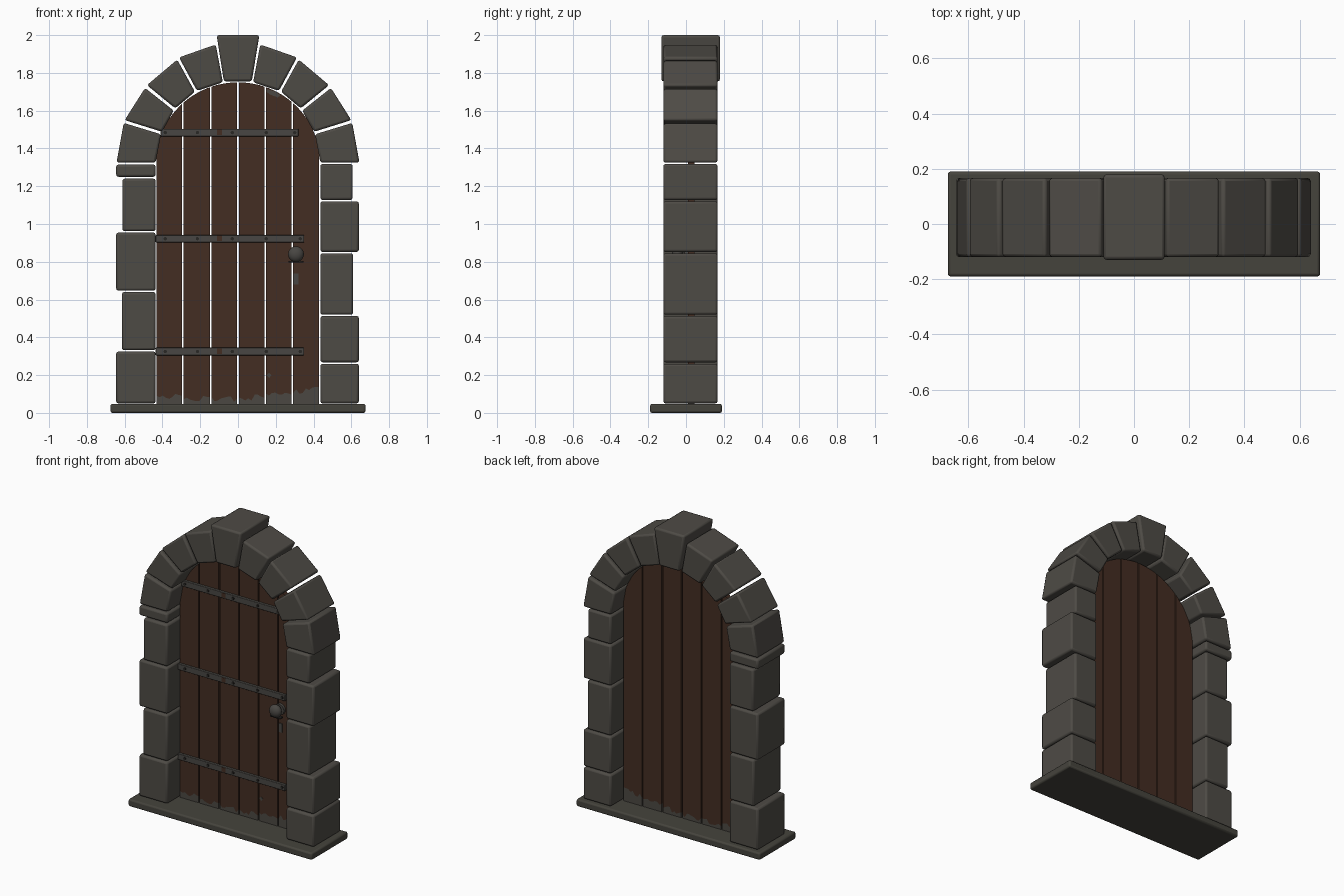
import bpy, bmesh, math, random
from mathutils import Matrix

random.seed(4)
cube = bpy.data.objects.get("Cube")
if cube:
    bpy.data.objects.remove(cube)


def material(name, rgb):
    m = bpy.data.materials.new(name)
    m.use_nodes = True
    m.diffuse_color = (*rgb, 1)
    bsdf = m.node_tree.nodes["Principled BSDF"]
    bsdf.inputs["Base Color"].default_value = (*rgb, 1)
    bsdf.inputs["Roughness"].default_value = 0.9
    return m


STONE = material("grey stone", (0.076, 0.070, 0.060))
SILL = material("dark sill stone", (0.060, 0.057, 0.046))
WOOD = material("brown wood", (0.056, 0.026, 0.016))
STAIN = material("weathered wood", (0.070, 0.064, 0.054))
IRON = material("grey iron", (0.066, 0.062, 0.056))
DARK = material("dark iron", (0.022, 0.020, 0.018))


def finish(name, bm, mat, bevel=0, smooth=False):
    bmesh.ops.recalc_face_normals(bm, faces=bm.faces)
    mesh = bpy.data.meshes.new(name)
    bm.to_mesh(mesh)
    bm.free()
    mesh.materials.append(mat)
    ob = bpy.data.objects.new(name, mesh)
    bpy.context.collection.objects.link(ob)
    if bevel:
        mod = ob.modifiers.new("worn edges", "BEVEL")
        mod.width, mod.segments = bevel, 2
    if bevel or smooth:
        bpy.ops.object.select_all(action="DESELECT")
        ob.select_set(True)
        bpy.context.view_layer.objects.active = ob
        bpy.ops.object.shade_smooth_by_angle(angle=math.radians(40))
    return ob


def prism(name, outline, y0, y1, mat, bevel=0):
    """Extrude an (x, z) outline from y0 to y1."""
    bm = bmesh.new()
    face = bm.faces.new([bm.verts.new((x, y0, z)) for x, z in outline])
    ext = bmesh.ops.extrude_face_region(bm, geom=[face])["geom"]
    for v in ext:
        if isinstance(v, bmesh.types.BMVert):
            v.co.y = y1
    return finish(name, bm, mat, bevel)


def block(name, x0, x1, y0, y1, z0, z1, mat, bevel=0):
    return prism(name, [(x0, z0), (x1, z0), (x1, z1), (x0, z1)], y0, y1, mat, bevel)


def ball(name, loc, size, mat):
    bm = bmesh.new()
    bmesh.ops.create_uvsphere(bm, u_segments=16, v_segments=10, radius=1,
                              matrix=Matrix.LocRotScale(loc, None, size))
    return finish(name, bm, mat, smooth=True)


def disc(name, x, y, z, radius, depth, mat, sides=16):
    bm = bmesh.new()
    turn = Matrix.Translation((x, y, z)) @ Matrix.Rotation(math.pi / 2, 4, "X")
    bmesh.ops.create_cone(bm, cap_ends=True, segments=sides, radius1=radius,
                          radius2=radius, depth=depth, matrix=turn)
    return finish(name, bm, mat, smooth=True)


# Sill
block("sill", -0.675, 0.675, -0.19, 0.19, 0, 0.048, SILL, 0.01)

# Jamb stones: bottom, top, outer edge
FRONT, BACK = -0.12, 0.167
right_jamb = [(0.05, 0.325, 0.645), (0.332, 0.64, 0.615), (0.647, 0.955, 0.645),
              (0.962, 1.24, 0.612), (1.25, 1.315, 0.645)]
left_jamb = [(0.05, 0.26, 0.64), (0.268, 0.513, 0.64), (0.52, 0.845, 0.61),
             (0.852, 1.12, 0.64), (1.127, 1.318, 0.607)]
for side, sign, stones in (("right", -1, right_jamb), ("left", 1, left_jamb)):
    for i, (z0, z1, outer) in enumerate(stones):
        block(f"{side}_jamb_stone_{i + 1}", sign * 0.436, sign * outer,
              FRONT, BACK, z0, z1, STONE, 0.012)

# Arch stones, mirrored on both sides of the keystone
arch = [
    [(0.643, 1.325), (0.436, 1.325), (0.408, 1.475), (0.605, 1.535)],
    [(0.600, 1.55), (0.402, 1.488), (0.34, 1.60), (0.492, 1.72)],
    [(0.482, 1.735), (0.332, 1.612), (0.228, 1.70), (0.322, 1.87)],
    [(0.312, 1.882), (0.217, 1.705), (0.08, 1.75), (0.118, 1.95)],
]
for side, sign in (("right", -1), ("left", 1)):
    for i, outline in enumerate(arch):
        prism(f"{side}_arch_stone_{i + 1}", [(sign * x, z) for x, z in outline],
              FRONT, BACK, STONE, 0.012)
prism("keystone", [(-0.075, 1.755), (0.073, 1.755), (0.113, 2), (-0.113, 2)],
      -0.13, 0.18, STONE, 0.012)

# Door planks with a ragged weathered foot and a rounded top
DOOR_FRONT, DOOR_BACK = 0.01, 0.045
edges = [-0.436, -0.293, -0.145, 0, 0.143, 0.287, 0.432]
for i, (a, b) in enumerate(zip(edges, edges[1:])):
    a, b = a + 0.004, b - 0.004
    xs = [a + (b - a) * k / 8 for k in range(9)]
    rag = [(x, 0.075 + 0.25 * x * x + 0.05 * x + random.uniform(-0.018, 0.018)) for x in xs]
    top = [(x, 1.32 + 0.43 * math.sqrt(max(0, 1 - (x / 0.436) ** 2))) for x in xs]
    prism(f"plank_{i + 1}", rag + top[::-1], DOOR_FRONT, DOOR_BACK, WOOD)
    prism(f"plank_foot_{i + 1}", [(a, 0.048), (b, 0.048)] + rag[::-1],
          DOOR_FRONT, DOOR_BACK, STAIN)

# Worn patches on the planks
prism("upper_worn_patch", [(0.15, 1.70), (0.17, 1.685), (0.21, 1.67), (0.225, 1.68),
                           (0.2, 1.7), (0.15, 1.715)], 0.007, 0.011, STAIN)
prism("lower_worn_patch", [(0.15, 0.2), (0.165, 0.185), (0.178, 0.2), (0.165, 0.212)],
      0.007, 0.011, STAIN)

# Iron straps with rivets and a rust spot
for name, z, end in (("lower", 0.325, 0.35), ("middle", 0.922, 0.35), ("upper", 1.484, 0.32)):
    start = -0.41 if name == "upper" else -0.436
    block(f"{name}_strap", start, end, -0.008, 0.012, z - 0.02, z + 0.02, IRON, 0.003)
    for k, x in enumerate((-0.385, -0.215, -0.03, 0.15, end - 0.02)):
        disc(f"{name}_rivet_{k + 1}", x, -0.01, z, 0.009, 0.008, DARK, 10)
    block(f"{name}_rust_spot", -0.112, -0.085, -0.011, -0.006, z - 0.012, z + 0.017, WOOD)

# Knob and keyhole plate
disc("knob_base", 0.307, 0.002, 0.835, 0.036, 0.02, IRON)
disc("knob_stem", 0.307, -0.015, 0.835, 0.016, 0.04, IRON)
ball("knob", (0.307, -0.045, 0.84), (0.042, 0.03, 0.042), IRON)
block("knob_rim", 0.268, 0.346, -0.05, -0.02, 0.795, 0.805, DARK, 0.003)
block("keyhole_plate", 0.295, 0.32, 0.004, 0.012, 0.68, 0.738, IRON)
